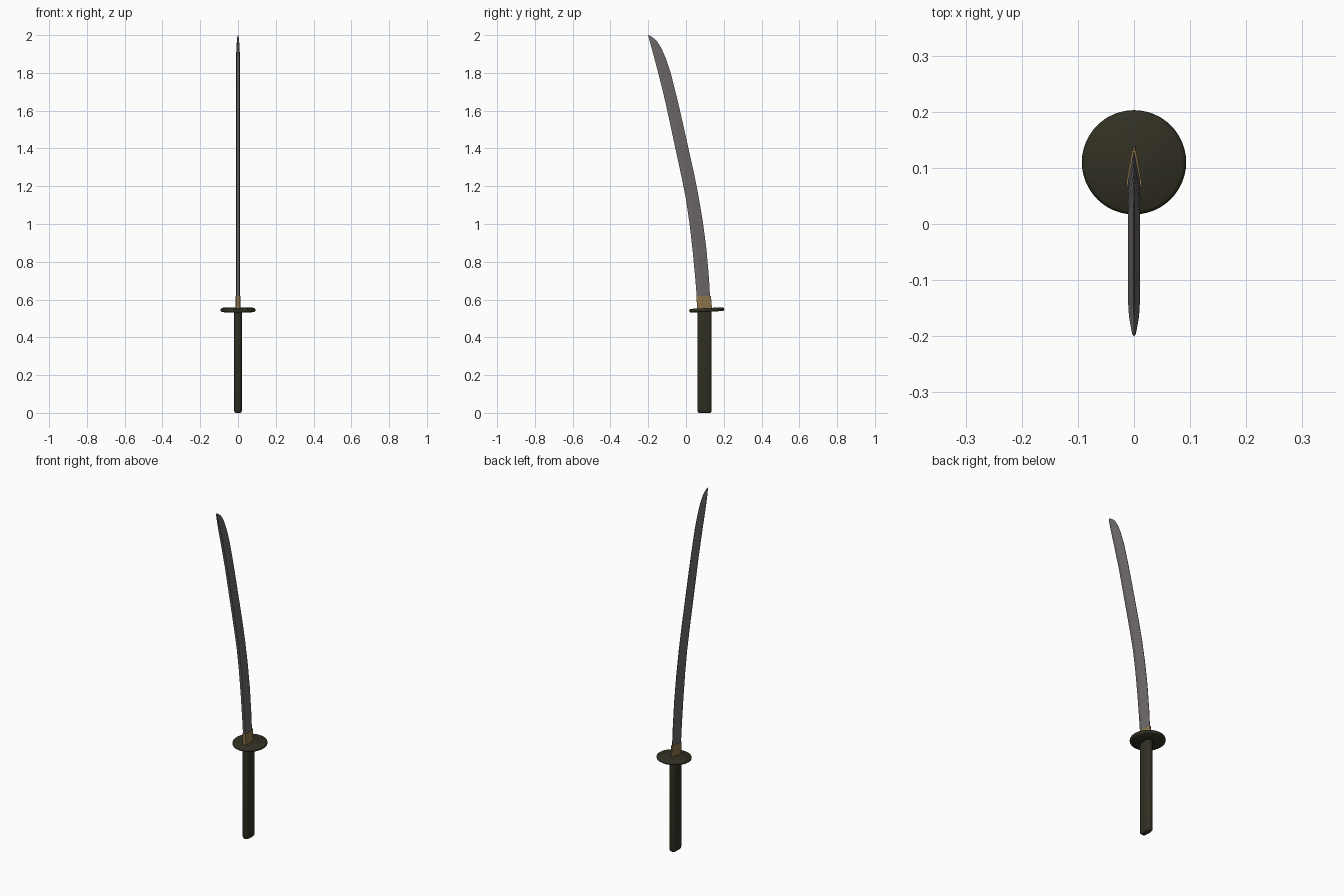
import bpy, bmesh, math
from mathutils import Matrix

if "Cube" in bpy.data.objects:
    bpy.data.objects.remove(bpy.data.objects["Cube"])


def material(name, rgb):
    m = bpy.data.materials.new(name)
    m.diffuse_color = (*rgb, 1)
    m.use_nodes = True
    m.node_tree.nodes["Principled BSDF"].inputs["Base Color"].default_value = m.diffuse_color
    return m


STEEL = material("grey steel", (0.15, 0.135, 0.14))
DARK = material("dark olive", (0.032, 0.030, 0.017))
BRASS = material("brass", (0.27, 0.18, 0.07))


def loft(name, rings, mat, angle=30):
    """Skin a list of equal-length rings of points and cap both ends."""
    bm = bmesh.new()
    vs = [[bm.verts.new(p) for p in ring] for ring in rings]
    n = len(vs[0])
    for a, b in zip(vs, vs[1:]):
        for i in range(n):
            j = (i + 1) % n
            bm.faces.new((a[i], a[j], b[j], b[i]))
    bm.faces.new(vs[0])
    bm.faces.new(vs[-1])
    bmesh.ops.recalc_face_normals(bm, faces=bm.faces)
    mesh = bpy.data.meshes.new(name)
    bm.to_mesh(mesh)
    bm.free()
    mesh.materials.append(mat)
    ob = bpy.data.objects.new(name, mesh)
    bpy.context.collection.objects.link(ob)
    bpy.ops.object.select_all(action='DESELECT')
    ob.select_set(True)
    bpy.context.view_layer.objects.active = ob
    bpy.ops.object.shade_smooth_by_angle(angle=math.radians(angle))
    return ob


def oval(rx, ry, cy, z, n=24, power=2.0):
    """Horizontal superellipse ring; higher power is boxier."""
    pts = []
    for i in range(n):
        a = 2 * math.pi * i / n
        c, s = math.cos(a), math.sin(a)
        pts.append((rx * math.copysign(abs(c) ** (2 / power), c),
                    cy + ry * math.copysign(abs(s) ** (2 / power), s), z))
    return pts


# Handle: boxy oval grip with a rounded pommel
loft("handle", [oval(0.021 - d, 0.038 - d, 0.098, z, power=3.2)
                for z, d in ((0.0, 0.008), (0.004, 0.003), (0.012, 0.0),
                             (0.54, 0.0))], DARK, 40)

# Guard: round disc with a softened rim, leaning slightly
guard = loft("guard", [oval(r, r, 0, z, 48) for z, r in
                       ((-0.010, 0.086), (-0.006, 0.0915), (0, 0.093),
                        (0.006, 0.0915), (0.010, 0.086))], DARK, 50)
guard.data.transform(Matrix.Translation((0, 0.11, 0.545)) @ Matrix.Rotation(0.05, 4, 'X'))


def blade_section(ys, zs, ye, ze, half):
    """Blunt spine at -y, widest at the ridge, sharp at +y."""
    def at(t, x):
        return (x, ys + (ye - ys) * t, zs + (ze - zs) * t)
    return [at(0, -half * 0.7), at(0.3, -half), at(1, -half * 0.08),
            at(1, half * 0.08), at(0.3, half), at(0, half * 0.7)]


# Blade: spine (y, z), cutting edge (y, z), half thickness
stations = [
    (0.062, 0.55, 0.131, 0.55, 0.011),
    (0.050, 0.70, 0.122, 0.71, 0.011),
    (0.036, 0.85, 0.108, 0.87, 0.011),
    (0.019, 1.00, 0.088, 1.02, 0.011),
    (0.000, 1.13, 0.066, 1.15, 0.011),
    (-0.026, 1.26, 0.040, 1.28, 0.011),
    (-0.054, 1.39, 0.011, 1.41, 0.011),
    (-0.082, 1.52, -0.018, 1.54, 0.011),
    (-0.110, 1.65, -0.048, 1.67, 0.011),
    (-0.142, 1.78, -0.081, 1.80, 0.0108),
    (-0.163, 1.86, -0.108, 1.88, 0.0102),
    (-0.179, 1.92, -0.130, 1.93, 0.009),
    (-0.190, 1.96, -0.153, 1.967, 0.0065),
    (-0.197, 1.985, -0.177, 1.989, 0.004),
    (-0.200, 2.0, -0.198, 2.0, 0.001),
]
loft("blade", [blade_section(*s) for s in stations], STEEL, 12)

# Collar: brass sleeve round the base of the blade
def collar_ring(y0, y1, z):
    return [(-0.010, y0, z), (-0.0135, y0 + 0.02, z), (-0.003, y1, z),
            (0.003, y1, z), (0.0135, y0 + 0.02, z), (0.010, y0, z)]


loft("collar", [collar_ring(0.059, 0.138, 0.55), collar_ring(0.055, 0.132, 0.62)], BRASS, 12)
